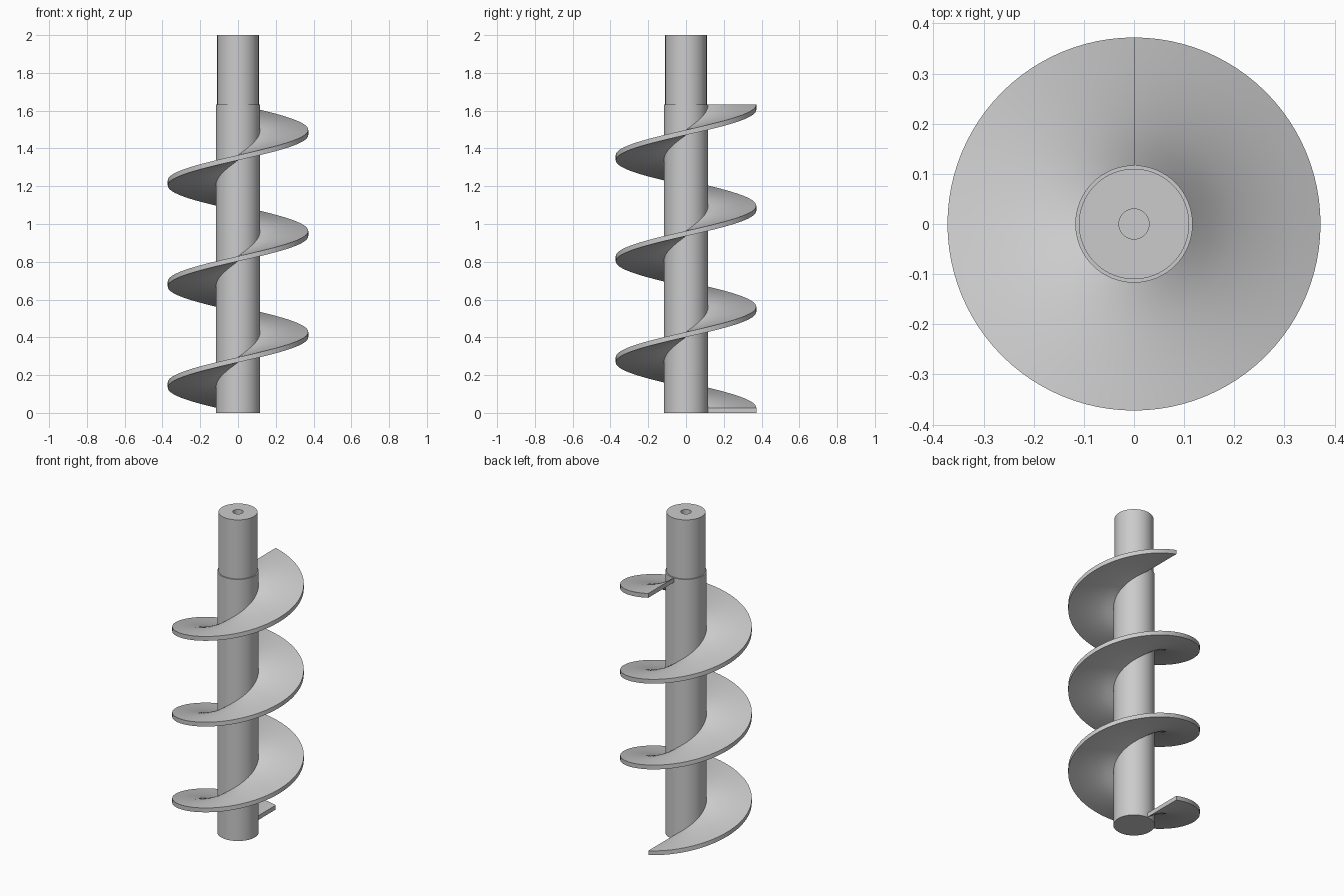
import bpy, bmesh, math

if "Cube" in bpy.data.objects:
    bpy.data.objects.remove(bpy.data.objects["Cube"], do_unlink=True)

SHAFT_R, SLEEVE_R, FLIGHT_R, BORE_R = 0.11, 0.117, 0.372, 0.03
HEIGHT, BORE_DEPTH = 2.0, 0.15
PITCH, THICK, TURNS = 0.535, 0.027, 3
SLEEVE_TOP = PITCH * TURNS + THICK

steel = bpy.data.materials.new("grey steel")
steel.use_nodes = True
colour = (0.6, 0.6, 0.6, 1)
steel.diffuse_color = colour
steel.node_tree.nodes["Principled BSDF"].inputs["Base Color"].default_value = colour


def finish(bm, name):
    """Turn the bmesh into a smooth-shaded object with crisp edges."""
    bmesh.ops.recalc_face_normals(bm, faces=bm.faces)
    mesh = bpy.data.meshes.new(name)
    bm.to_mesh(mesh)
    bm.free()
    mesh.materials.append(steel)
    mesh.shade_smooth()
    mesh.set_sharp_from_angle(angle=math.radians(35))
    obj = bpy.data.objects.new(name, mesh)
    bpy.context.collection.objects.link(obj)
    return obj


def lathe(name, profile, sides=96):
    """Revolve an (r, z) profile, closing both ends with flat discs."""
    bm = bmesh.new()
    rings = []
    for r, z in profile:
        angles = [math.tau * i / sides for i in range(sides)]
        rings.append([bm.verts.new((r * math.cos(a), r * math.sin(a), z)) for a in angles])
    for low, high in zip(rings, rings[1:]):
        for i in range(sides):
            j = (i + 1) % sides
            bm.faces.new((low[i], low[j], high[j], high[i]))
    bm.faces.new(rings[0])
    bm.faces.new(rings[-1])
    return finish(bm, name)


def helix(name, inner, outer, steps_per_turn=96, bands=6):
    """Sweep a thin rectangular section counterclockwise up from the back."""
    radii = [inner + (outer - inner) * k / bands for k in range(bands + 1)]
    section = [(r, 0) for r in radii] + [(r, THICK) for r in reversed(radii)]
    bm = bmesh.new()
    rings = []
    for s in range(TURNS * steps_per_turn + 1):
        turn = s / steps_per_turn
        a = math.pi / 2 + math.tau * turn
        rings.append([bm.verts.new((r * math.cos(a), r * math.sin(a), z + PITCH * turn))
                      for r, z in section])
    n = len(section)
    for low, high in zip(rings, rings[1:]):
        for i in range(n):
            j = (i + 1) % n
            bm.faces.new((low[i], low[j], high[j], high[i]))
    bm.faces.new(rings[0])
    bm.faces.new(rings[-1])
    return finish(bm, name)


# Central shaft: wide lower sleeve, slimmer neck, blind bore in the top
lathe("stepped_shaft", [
    (SLEEVE_R, 0), (SLEEVE_R, SLEEVE_TOP), (SHAFT_R, SLEEVE_TOP),
    (SHAFT_R, HEIGHT), (BORE_R, HEIGHT), (BORE_R, HEIGHT - BORE_DEPTH),
])

# Screw blade wound three turns around the shaft
helix("spiral_blade", SHAFT_R, FLIGHT_R)
